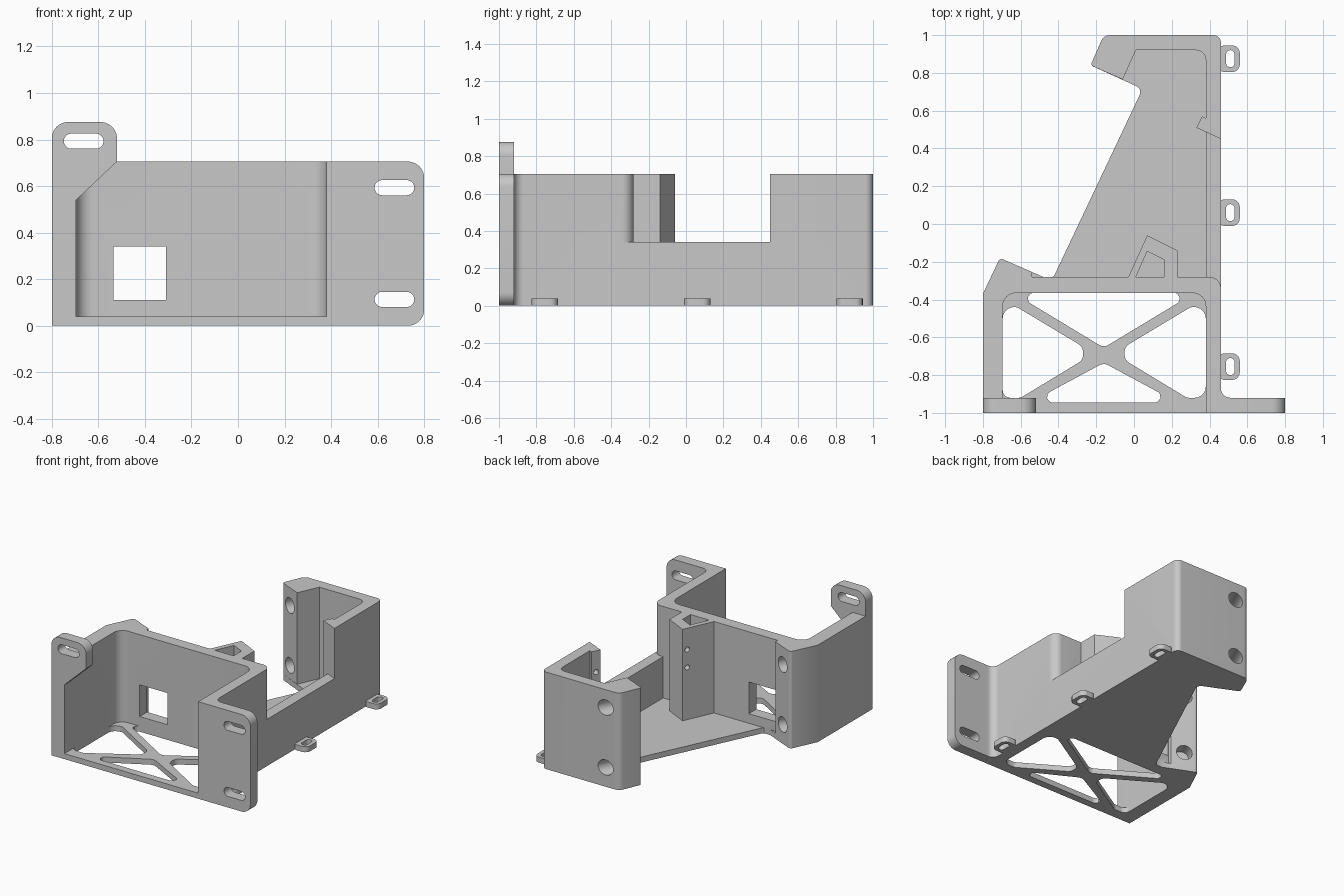
import bpy, bmesh, math
from mathutils import Vector

cube = bpy.data.objects.get("Cube")
if cube:
    bpy.data.objects.remove(cube, do_unlink=True)

H, LOW, T = 0.705, 0.34, 0.04          # wall top, low wall top, floor thickness
TILT = Vector((0.42, 0.91, 0))         # direction of the angled screw holes
SIDE = Vector((0.91, -0.42, 0))

grey = bpy.data.materials.new("plain_grey")
grey.use_nodes = True
colour = (0.58, 0.58, 0.58, 1)
grey.diffuse_color = colour
grey.node_tree.nodes["Principled BSDF"].inputs["Base Color"].default_value = colour


def rounded(points, steps=8):
    """Replace each corner (x, y, radius) by an arc; a plain (x, y) stays sharp."""
    out = []
    for i, corner in enumerate(points):
        p = Vector(corner[:2])
        if len(corner) < 3:
            out.append(p)
            continue
        a = (Vector(points[i - 1][:2]) - p).normalized()
        b = (Vector(points[(i + 1) % len(points)][:2]) - p).normalized()
        half = a.angle(b) / 2
        r = corner[2]
        centre = p + (a + b).normalized() * r / math.sin(half)
        start = p + a * r / math.tan(half) - centre
        end = p + b * r / math.tan(half) - centre
        out += [centre + start.lerp(end, k / steps).normalized() * r for k in range(steps + 1)]
    return out


def new_object(name, bm):
    bmesh.ops.recalc_face_normals(bm, faces=bm.faces)
    mesh = bpy.data.meshes.new(name)
    bm.to_mesh(mesh)
    bm.free()
    mesh.materials.append(grey)
    obj = bpy.data.objects.new(name, mesh)
    bpy.context.collection.objects.link(obj)
    return obj


def prism(name, points, low, high, upright=False):
    """Extrude a rounded outline along z, or along y when upright."""
    bm = bmesh.new()
    place = (lambda p, d: (p.x, d, p.y)) if upright else (lambda p, d: (p.x, p.y, d))
    face = bm.faces.new([bm.verts.new(place(p, low)) for p in rounded(points)])
    grown = bmesh.ops.extrude_face_region(bm, geom=[face])["geom"]
    shift = (0, high - low, 0) if upright else (0, 0, high - low)
    bmesh.ops.translate(bm, vec=shift, verts=[g for g in grown if isinstance(g, bmesh.types.BMVert)])
    return new_object(name, bm)


def box(cx, cy, w, h, r=None):
    corners = [(cx + sx * w / 2, cy + sy * h / 2) for sx, sy in ((-1, -1), (1, -1), (1, 1), (-1, 1))]
    return [c + (r,) for c in corners] if r else corners


def drill(x, y, z, radius, length, axis):
    """Cylinder cutter centred on a point and lying along an axis."""
    bm = bmesh.new()
    bmesh.ops.create_cone(bm, cap_ends=True, segments=32, radius1=radius, radius2=radius, depth=length)
    bm.transform(axis.to_track_quat('Z', 'Y').to_matrix().to_4x4())
    bmesh.ops.translate(bm, vec=(x, y, z), verts=bm.verts)
    return new_object("hole_cutter", bm)


def combine(target, tool, operation):
    tool.hide_render = True
    mod = target.modifiers.new("combine", 'BOOLEAN')
    mod.operation, mod.solver, mod.object = operation, 'EXACT', tool
    bpy.ops.object.select_all(action='DESELECT')
    bpy.context.view_layer.objects.active = target
    target.select_set(True)
    bpy.ops.object.modifier_apply(modifier=mod.name)
    bpy.data.objects.remove(tool, do_unlink=True)


# Floor plate, following the whole footprint
bracket = prism("mounting_bracket", [
    (-0.8, -1), (0.46, -1), (0.46, 1, 0.04), (-0.16, 1, 0.05), (-0.23, 0.84, 0.015),
    (0.045, 0.715, 0.035), (-0.435, -0.3, 0.04), (-0.71, -0.18, 0.02), (-0.8, -0.37)], 0, T)

parts = [
    # Front three-sided frame with the thick angled corner
    prism("front_frame", [
        (-0.8, -1), (-0.8, -0.37), (-0.71, -0.18, 0.02), (-0.54, -0.254), (-0.54, -0.28),
        (0.46, -0.28, 0.06), (0.46, -0.92, 0.05), (0.54, -0.92), (0.54, -1), (0.38, -1),
        (0.38, -0.365, 0.07), (-0.695, -0.365, 0.07), (-0.695, -1)], 0, H),
    # Front flange and raised ear
    prism("front_flange", [(0.4, 0), (0.8, 0, 0.07), (0.8, H, 0.07), (0.4, H)], -1, -0.92, True),
    prism("front_ear", [(-0.8, 0), (-0.8, 0.875, 0.07), (-0.52, 0.875, 0.07), (-0.52, H),
                        (-0.695, 0.54), (-0.695, 0)], -1, -0.92, True),
    # Rear corner wall with angled lug and angled end block
    prism("rear_wall", [
        (0.46, 0.45), (0.46, 1, 0.04), (-0.16, 1, 0.05), (-0.23, 0.84, 0.015), (-0.06, 0.765),
        (0.01, 0.92), (0.38, 0.92, 0.05), (0.38, 0.56), (0.36, 0.57), (0.33, 0.51)], 0, H),
    prism("low_side_wall", box(0.42, 0.08, 0.08, 0.86), 0, LOW),
    # Support pillar behind the middle wall
    prism("pillar", [(-0.035, -0.3), (-0.03, -0.28), (0.07, -0.06), (0.23, -0.14), (0.23, -0.3)], 0, H),
]
tab_rows = (-0.755, 0.06, 0.875)
parts += [prism("side_tab", box(0.5, y, 0.12, 0.14, 0.04), 0, T) for y in tab_rows]
for part in parts:
    combine(bracket, part, 'UNION')

# Floor openings that leave crossed braces
openings = [
    [(-0.64, -0.365, 0.03), (-0.16, -0.655, 0.05), (0.32, -0.365, 0.03)],
    [(-0.55, -0.945, 0.03), (0.23, -0.945, 0.03), (-0.16, -0.735, 0.05)],
    [(-0.695, -0.44, 0.06), (-0.62, -0.44, 0.04), (-0.27, -0.65, 0.05), (-0.27, -0.72, 0.05),
     (-0.6, -0.92, 0.04), (-0.695, -0.92, 0.04)],
    [(0.38, -0.44, 0.06), (0.3, -0.44, 0.04), (-0.05, -0.65, 0.05), (-0.05, -0.72, 0.05),
     (0.28, -0.92, 0.04), (0.38, -0.92, 0.06)]]
cutters = [prism("floor_cutter", o, -0.1, T + 0.02) for o in openings]

# Slots in the flange, ear and tabs; window in the middle wall; pocket in the pillar
for x, z in ((0.672, 0.593), (0.672, 0.113), (-0.663, 0.793)):
    cutters.append(prism("slot_cutter", box(x, z, 0.17, 0.065, 0.032), -1.1, -0.9, True))
for y in tab_rows:
    cutters.append(prism("tab_cutter", box(0.51, y, 0.045, 0.09, 0.022), -0.1, 0.1))
cutters.append(prism("window_cutter", box(-0.422, 0.225, 0.225, 0.23), -0.45, -0.2, True))
cutters.append(prism("pocket_cutter", [(0.01, -0.28), (0.07, -0.145), (0.16, -0.19), (0.16, -0.28)], T, 1))

# Angled screw holes and small pilot holes
for z in (0.14, 0.575):
    cutters.append(drill(-0.1, 0.9, z, 0.055, 0.5, TILT))
    cutters.append(drill(-0.625, -0.217, z, 0.055, 0.18, TILT))
for z in (0.42, 0.55):
    cutters.append(drill(0.055, -0.093, z, 0.018, 0.08, SIDE))
    cutters.append(drill(0.345, 0.54, z, 0.018, 0.08, SIDE))
for cutter in cutters:
    combine(bracket, cutter, 'DIFFERENCE')

bpy.ops.object.select_all(action='DESELECT')
bracket.select_set(True)
bpy.context.view_layer.objects.active = bracket
bpy.ops.object.shade_smooth_by_angle(angle=math.radians(30))
